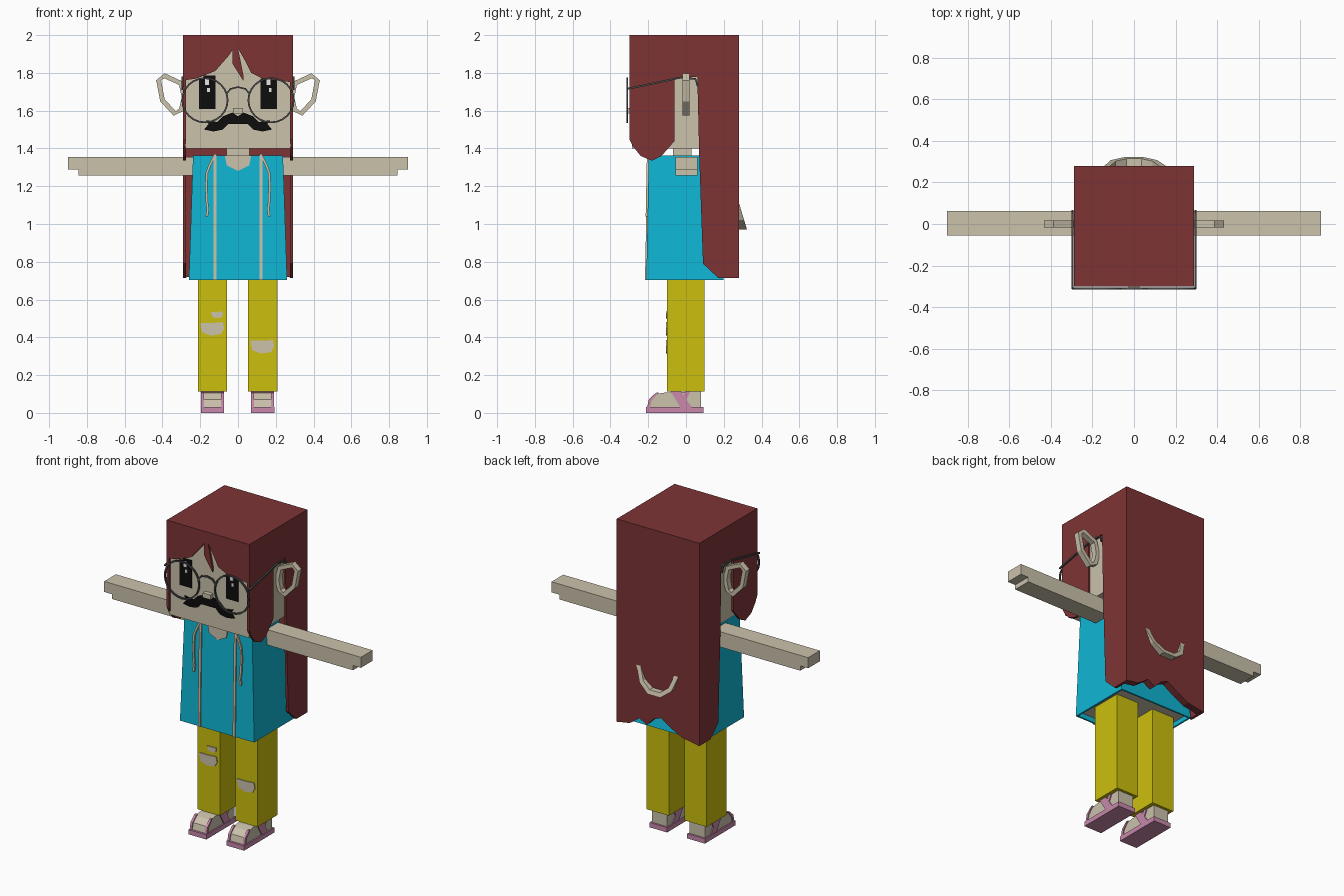
import bpy
import bmesh
from math import cos, sin, tau
from mathutils import Vector

cube = bpy.data.objects.get("Cube")
if cube:
    bpy.data.objects.remove(cube, do_unlink=True)


def material(name, r, g, b):
    m = bpy.data.materials.new(name)
    m.use_nodes = True
    m.diffuse_color = (r, g, b, 1)
    m.node_tree.nodes["Principled BSDF"].inputs["Base Color"].default_value = (r, g, b, 1)
    return m


SKIN = material("skin", .6, .54, .41)
HAIR = material("auburn_hair", .21, .034, .036)
CYAN = material("cyan_cloth", .005, .47, .66)
YELLOW = material("yellow_cloth", .6, .52, .004)
PINK = material("pink_sandal", .58, .25, .41)
BLACK = material("black", .004, .004, .004)
WIRE = material("grey_wire", .07, .07, .07)
WHITE = material("white", .85, .85, .85)


def finish(name, bm, *mats):
    bmesh.ops.recalc_face_normals(bm, faces=bm.faces)
    mesh = bpy.data.meshes.new(name)
    bm.to_mesh(mesh)
    bm.free()
    for m in mats:
        mesh.materials.append(m)
    ob = bpy.data.objects.new(name, mesh)
    bpy.context.collection.objects.link(ob)
    return ob


def place(axis, a, b, d):
    """2D point plus depth: x gives (y, z) outlines, y gives (x, z) outlines."""
    return (d, a, b) if axis == "x" else (a, d, b)


def prism(name, pts, axis, d0, d1, mat):
    bm = bmesh.new()
    front, back = [[bm.verts.new(place(axis, a, b, d)) for a, b in pts] for d in (d0, d1)]
    bm.faces.new(front)
    bm.faces.new(back[::-1])
    for i in range(len(pts)):
        j = (i + 1) % len(pts)
        bm.faces.new((front[i], back[i], back[j], front[j]))
    return finish(name, bm, mat)


def box(name, x0, x1, y0, y1, z0, z1, mat):
    return prism(name, [(x0, z0), (x1, z0), (x1, z1), (x0, z1)], "y", y0, y1, mat)


def band(name, path, width, axis, d0, d1, mat, closed=False):
    """Ribbon of constant width along a flat path."""
    bm = bmesh.new()
    n = len(path)
    p = [Vector(q) for q in path]
    rings = []
    for i in range(n):
        before = p[i - 1] if closed or i else p[0]
        after = p[(i + 1) % n] if closed or i < n - 1 else p[-1]
        t = (after - before).normalized()
        side = Vector((-t.y, t.x)) * width / 2
        rings.append([bm.verts.new(place(axis, *(p[i] + side * s), d))
                      for s, d in ((1, d0), (-1, d0), (-1, d1), (1, d1))])
    for i in range(n if closed else n - 1):
        a, b = rings[i], rings[(i + 1) % n]
        for k in range(4):
            m = (k + 1) % 4
            bm.faces.new((a[k], a[m], b[m], b[k]))
    if not closed:
        bm.faces.new(rings[0])
        bm.faces.new(rings[-1])
    return finish(name, bm, mat)


def flip(pts, s):
    return [(a * s, b) for a, b in pts]


# Head and neck
box("head", -.278, .278, -.287, .25, 1.4, 1.97, SKIN)
box("neck", -.06, .06, -.07, .03, 1.3, 1.41, SKIN)
box("nose", -.027, .027, -.315, -.28, 1.585, 1.615, SKIN)

# Hair: crown, fringe, side curtains and wavy back
box("hair_crown", -.29, .29, -.3, .28, 1.96, 2, HAIR)
fringe = [(-.29, 1.98), (-.29, 1.76), (-.22, 1.77), (-.12, 1.81), (-.05, 1.89),
          (-.03, 1.92), (-.03, 1.85), (.03, 1.755), (.03, 1.78), (0, 1.93),
          (.04, 1.86), (.07, 1.8), (.13, 1.77), (.29, 1.75), (.29, 1.98)]
prism("hair_fringe", fringe, "y", -.3, -.28, HAIR)
curtain = [(-.3, 1.98), (-.3, 1.45), (-.28, 1.41), (-.24, 1.36), (-.18, 1.335), (-.13, 1.36),
           (-.06, 1.44), (-.06, 1.77), (.06, 1.78), (.07, 1.36), (.09, .79), (.17, .715),
           (.28, .715), (.28, 1.98)]
for side, s in (("left", 1), ("right", -1)):
    prism(side + "_hair_curtain", curtain, "x", s * .274, s * .29, HAIR)
back = [(-.29, 1.98), (-.29, .715), (-.17, .735), (-.1, .77), (-.02, .82), (.03, .8),
        (.08, .75), (.13, .78), (.17, .75), (.2, .73), (.29, .715), (.29, 1.98)]
prism("hair_back", back, "y", .235, .28, HAIR)

# Curved band on the back of the hair
tail = band("back_band", [(-.13, 1.12), (-.1, 1.03), (-.04, .985), (.04, .985), (.1, 1.03), (.14, 1.12)],
            .028, "y", .27, .32, SKIN)
for v in tail.data.vertices:
    v.co.y -= .3 * (v.co.z - .98)

# Eyes and moustache
for side, s in (("left", 1), ("right", -1)):
    box(side + "_eye", s * .163 - .043, s * .163 + .043, -.293, -.286, 1.61, 1.77, BLACK)
    box(side + "_eye_lash", s * .163 - .02, s * .163 + .043, -.293, -.286, 1.76, 1.785, BLACK)
    box(side + "_eye_glint", s * .163 - .012, s * .163 + .01, -.297, -.292, 1.735, 1.77, WHITE)
    box(side + "_eye_spark", s * .163, s * .163 + .015, -.297, -.292, 1.7, 1.72, WHITE)
stache = [(0, 1.57), (.03, 1.59), (.08, 1.57), (.11, 1.54), (.17, 1.55), (.155, 1.53),
          (.18, 1.5), (.13, 1.49), (.08, 1.5), (.05, 1.53), (0, 1.53)]
for side, s in (("left", 1), ("right", -1)):
    prism(side + "_moustache", flip(stache, s), "y", -.296, -.286, BLACK)

# Glasses
temple = [(-.312, 1.715), (-.17, 1.745), (-.03, 1.775), (.05, 1.768), (.062, 1.73)]
for side, s in (("left", 1), ("right", -1)):
    rim = [(s * .175 + .12 * cos(tau * i / 24), 1.655 + .117 * sin(tau * i / 24)) for i in range(24)]
    band(side + "_glasses_rim", rim, .009, "y", -.315, -.306, WIRE, True)
    band(side + "_glasses_temple", temple, .01, "x", s * .291, s * .3, WIRE)
band("glasses_bridge", [(-.06, 1.69), (-.04, 1.715), (0, 1.725), (.04, 1.715), (.06, 1.69)],
     .009, "y", -.315, -.306, WIRE)

# Ears: open angular loops
ear = [(.302, 1.745), (.39, 1.785), (.42, 1.76), (.4, 1.655), (.335, 1.585), (.3, 1.605),
       (.285, 1.67)]
for side, s in (("left", 1), ("right", -1)):
    band(side + "_ear", flip(ear, s), .026, "y", -.018, .018, SKIN, True)

# Flared top, hollow underneath
bm = bmesh.new()
low, high = [[bm.verts.new((sx * w, y, z)) for sx, y in ((-1, f), (1, f), (1, b), (-1, b))]
             for w, f, b, z in ((.26, -.21, .2, .703), (.238, -.197, .08, 1.362))]
hem = bm.faces.new(low)
bm.faces.new(high)
for i in range(4):
    j = (i + 1) % 4
    bm.faces.new((low[i], low[j], high[j], high[i]))
bmesh.ops.recalc_face_normals(bm, faces=bm.faces)
bmesh.ops.inset_region(bm, faces=[hem], thickness=.015)
inner = bmesh.ops.extrude_face_region(bm, geom=[hem])["geom"]
bmesh.ops.translate(bm, vec=(0, 0, .03), verts=[g for g in inner if isinstance(g, bmesh.types.BMVert)])
bmesh.ops.delete(bm, geom=[hem], context="FACES_ONLY") if hem.is_valid else None
for g in inner:
    if isinstance(g, bmesh.types.BMFace):
        g.material_index = 1
finish("flared_top", bm, CYAN, SKIN)
prism("neckline", [(-.07, 1.363), (-.06, 1.31), (0, 1.28), (.06, 1.31), (.07, 1.363)],
      "y", -.205, -.197, SKIN)

# Trim and drawstrings on the chest
cord = [(.125, 1.36), (.15, 1.31), (.165, 1.27), (.168, 1.2), (.165, 1.12), (.16, 1.08), (.165, 1.04)]
for side, s in (("left", 1), ("right", -1)):
    trim = box(side + "_trim", s * .122 - .008, s * .122 + .008, -.204, -.195, .703, 1.37, SKIN)
    string = band(side + "_drawstring", flip(cord, s), .013, "y", -.207, -.196, SKIN)
    for ob in (trim, string):
        for v in ob.data.vertices:
            v.co.y -= .02 * (1.362 - v.co.z)

# Arms with a stepped hand
arm = [(.22, 1.355), (.9, 1.355), (.9, 1.288), (.845, 1.288), (.845, 1.258), (.22, 1.258)]
for side, s in (("left", 1), ("right", -1)):
    prism(side + "_arm", flip(arm, s), "y", -.055, .062, SKIN)

# Legs, sandals and torn knees
foot = [(-.2, .03), (-.19, .07), (-.155, .1), (-.11, .108), (.08, .115), (.08, .03)]
strap = [(-.08, .112), (-.03, .117), (.03, .03), (-.03, .03)]
heel_strap = [(-.035, .06), (.0, .118), (.025, .118), (-.005, .055)]
toe_strap = [(-.206, .03), (-.196, .073), (-.16, .106), (-.145, .108), (-.182, .065), (-.19, .03)]
for side, c in (("left", .13), ("right", -.135)):
    box(side + "_leg", c - .078, c + .078, -.1, .097, .112, .735, YELLOW)
    prism(side + "_foot", foot, "x", c - .054, c + .054, SKIN)
    box(side + "_sole", c - .062, c + .062, -.213, .092, 0, .03, PINK)
    for name, pts in (("strap", strap), ("heel_strap", heel_strap)):
        prism(side + "_" + name, pts, "x", c - .06, c + .06, PINK)
    for e in (-1, 1):
        prism(side + "_toe_strap", toe_strap, "x", c + e * .06, c + e * .045, PINK)

tear = [(-.065, .03), (-.055, -.02), (-.01, -.038), (.045, -.03), (.062, 0), (.055, .034), (0, .03)]
for name, cx, cz, k in (("right_knee_tear", -.135, .447, 1), ("right_small_tear", -.11, .52, .5),
                        ("left_knee_tear", .13, .352, 1)):
    prism(name, [(cx + a * k, cz + b * k) for a, b in tear], "y", -.106, -.098, SKIN)
